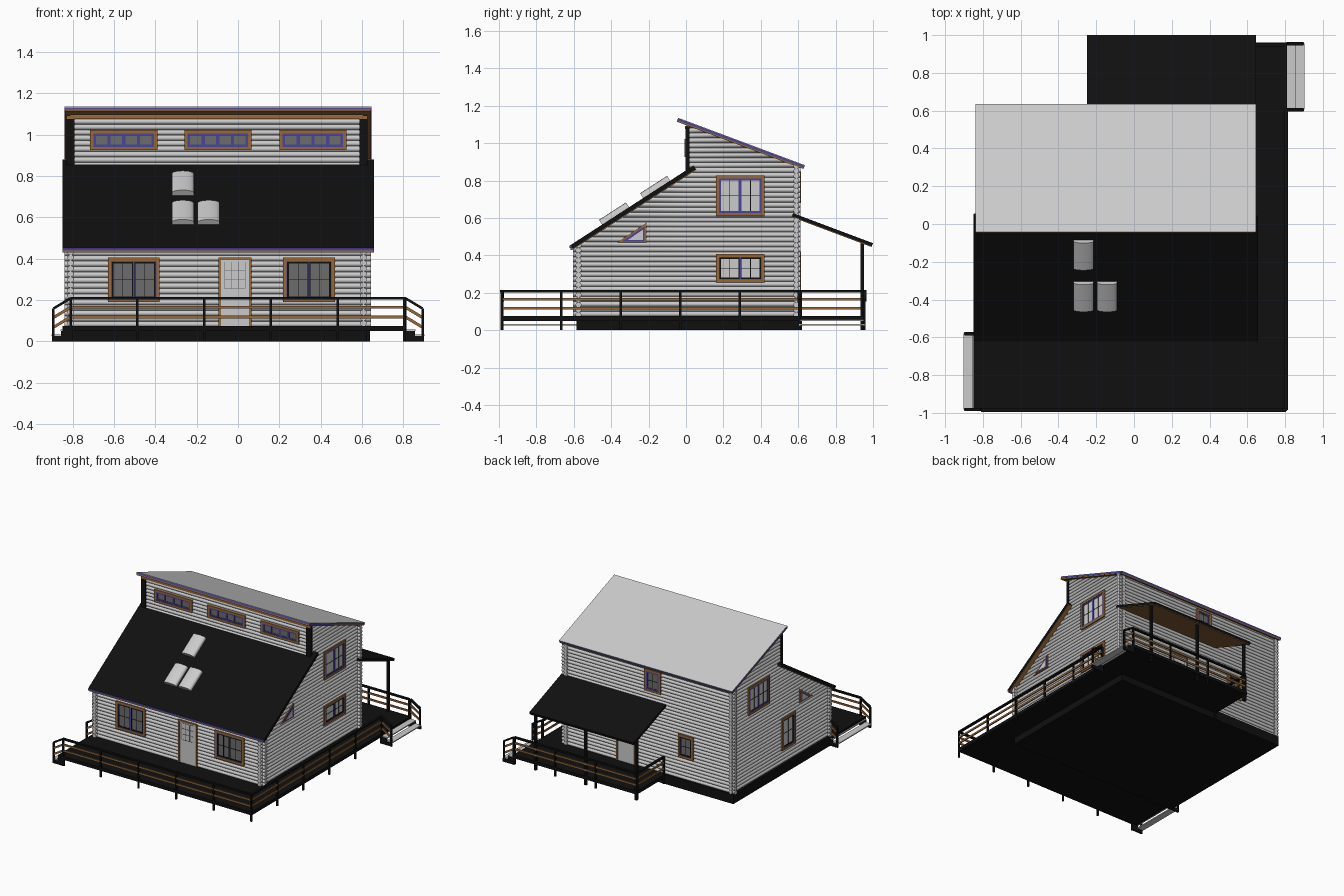
import bpy, bmesh, math
from mathutils import Vector as V

if "Cube" in bpy.data.objects:
    bpy.data.objects.remove(bpy.data.objects["Cube"])

COLORS = {"black": (.005, .005, .005, 1), "brown": (.30, .14, .045, 1),
          "blue": (.07, .06, .30, 1), "glass": (.15, .15, .15, 1)}
MATS = {}
for k, c in COLORS.items():
    MATS[k] = bpy.data.materials.new(k)
    MATS[k].diffuse_color = c
parts = {}


def part(name, mat=None):
    return parts.setdefault(name, (bmesh.new(), mat))[0]


def prism(name, mat, pts, vec):
    """Extrude a 3D polygon along a vector into the named part."""
    bm, n = part(name, mat), len(pts)
    a = [bm.verts.new(V(p)) for p in pts]
    b = [bm.verts.new(V(p) + V(vec)) for p in pts]
    bm.faces.new(a[::-1])
    bm.faces.new(b)
    for i in range(n):
        bm.faces.new((a[i], a[(i + 1) % n], b[(i + 1) % n], b[i]))


def box(name, mat, x0, x1, y0, y1, z0, z1):
    prism(name, mat, [(x0, y0, z0), (x1, y0, z0), (x1, y1, z0), (x0, y1, z0)], (0, 0, z1 - z0))


def beam(name, mat, p, q, w, h):
    p, q = V(p), V(q)
    d = (q - p).normalized()
    s = d.cross(V((0, 0, 1))).normalized() * w / 2
    u = s.cross(d).normalized() * h / 2
    prism(name, mat, [p + s + u, p - s + u, p - s - u, p + s - u], q - p)


# roof undersides: point (y, z) and slope
LOW, UP = (-.61, .432, .647), (-.04, 1.112, -.373)
PITCH = .0265


def logs(axis, fixed, a, b, z0, z1, roof):
    """Stack of round logs trimmed by a sloping roof plane."""
    tmp = bmesh.new()
    z = z0 + PITCH / 2
    while z < z1:
        rings = []
        for t in (a, b):
            ring = []
            for i in range(10):
                w = math.tau * (i + .5) / 10
                o, h = fixed + .016 * math.cos(w), z + .0142 * math.sin(w)
                ring.append(tmp.verts.new((t, o, h) if axis == "x" else (o, t, h)))
            rings.append(ring)
            tmp.faces.new(ring)
        for i in range(10):
            j = (i + 1) % 10
            tmp.faces.new((rings[0][i], rings[0][j], rings[1][j], rings[1][i]))
        z += PITCH
    y, zz, s = roof
    bmesh.ops.bisect_plane(tmp, geom=tmp.verts[:] + tmp.edges[:] + tmp.faces[:],
                           plane_co=(0, y, zz), plane_no=(0, -s, 1), clear_outer=True)
    me = bpy.data.meshes.new("tmp")
    tmp.to_mesh(me)
    part("log_walls").from_mesh(me)
    bpy.data.meshes.remove(me)


# log walls with crossing corners
Z0 = .07
logs("x", -.575, -.84, .643, Z0, .5, LOW)
logs("x", .59, -.84, .643, Z0, .95, UP)
logs("x", .016, -.81, .605, Z0 + 28 * PITCH, 1.12, UP)
for x in (-.81, .607):
    logs("y", x, -.605, .01, Z0 + .004, .9, LOW)
    logs("y", x, .01, .612, Z0 + .004, 1.12, UP)
    box("clerestory_corner_trim", "black", x - .02, x + .02, -.003, .018, .84, 1.09)
box("clerestory_top_trim", "brown", -.83, .627, -.005, .01, 1.075, 1.092)

# foundation and decks
box("foundation", "black", -.835, .625, -.585, .612, 0, .074)
for b in ((-.85, .81, -.99, -.58), (.62, .81, -.58, .61), (-.25, .81, .61, .96)):
    box("deck", "black", *b, .05, .075)


# sloped roofs: slabs drawn in the y-z plane
def slab(name, mat, x0, x1, p, q, t0, t1):
    d = V((0, q[0] - p[0], q[1] - p[1])).normalized()
    n = V((0, -d.z, d.y))
    p, q = V((x0, *p)), V((x0, *q))
    prism(name, mat, [p + n * t0, q + n * t0, q + n * t1, p + n * t1], (x1 - x0, 0, 0))


lo = ((-.607, .43), (.055, .858))
slab("main_roof", "black", -.85, .657, *lo, .004, .027)
slab("main_roof_soffit", "brown", -.848, .655, *lo, 0, .004)
box("main_roof_fascia", "blue", -.85, .657, -.624, -.612, .44, .452)
box("main_roof_lower_fascia", "brown", -.85, .657, -.618, -.606, .43, .44)
up = ((-.049, 1.115), (.628, .862))
slab("upper_roof_soffit", "brown", -.838, .643, *up, 0, .008)
slab("upper_roof_edge", "blue", -.84, .645, *up, .008, .019)
slab("upper_roof_top", None, -.84, .645, *up, .019, .022)
po = ((.565, .605), (.992, .445))
slab("porch_roof", "black", -.25, .645, *po, .004, .022)
slab("porch_soffit", "brown", -.248, .643, *po, 0, .004)
for x in (-.235, .2, .63):
    box("porch_post", "black", x - .009, x + .009, .933, .951, 0, .468)

# arched skylights lying on the main roof
s = math.atan(.647)
T, N = V((0, math.cos(s), math.sin(s))), V((0, -math.sin(s), math.cos(s)))
for x, y in ((-.267, -.228), (-.267, -.448), (-.142, -.448)):
    base = V((x, y, .452 + .647 * (y + .62)))
    arc = [(-.053, -.005), (.053, -.005)] + [
        (.053 * math.cos(math.pi * i / 8), .016 + .016 * math.sin(math.pi * i / 8)) for i in range(9)]
    prism("skylight", None, [base + V((u, 0, 0)) + N * w for u, w in arc], T * .172)

# wall frames: along-wall u, height z, outward depth d
WALL = {"front": lambda u, z, d: (u, -.59 - d, z), "back": lambda u, z, d: (u, .605 + d, z),
        "right": lambda u, z, d: (.622 + d, u, z), "left": lambda u, z, d: (-.825 - d, u, z),
        "clerestory": lambda u, z, d: (u, -d, z)}


def panel(name, mat, wall, pts, d0, d1):
    f = WALL[wall]
    prism(name, mat, [f(u, z, d0) for u, z in pts], V(f(0, 0, d1)) - V(f(0, 0, d0)))


def rect(name, mat, wall, u0, u1, z0, z1, d1):
    panel(name, mat, wall, [(u0, z0), (u1, z0), (u1, z1), (u0, z1)], -.02, d1)


def frame(name, mat, wall, u0, u1, z0, z1, w, d):
    rect(name, mat, wall, u0, u0 + w, z0, z1, d)
    rect(name, mat, wall, u1 - w, u1, z0, z1, d)
    rect(name, mat, wall, u0 + w, u1 - w, z0, z0 + w, d)
    rect(name, mat, wall, u0 + w, u1 - w, z1 - w, z1, d)


def window(wall, u0, u1, z0, z1, cols, sash="black", glass="glass", bars=True, w=.016):
    frame("window_trim", "brown", wall, u0, u1, z0, z1, w, .009)
    rect("pane_" + wall, glass, wall, u0 + w, u1 - w, z0 + w, z1 - w, .002)
    frame("window_liner", "blue", wall, u0 + w, u1 - w, z0 + w, z1 - w, .004, .007)
    step = (u1 - u0 - 2 * w - .008) / cols
    for i in range(cols):
        a = u0 + w + .004 + i * step
        b, c, d = a + step, z0 + w + .004, z1 - w - .004
        frame("sash_" + sash, sash, wall, a, b, c, d, .008, .005)
        if i:
            rect("mullion", "blue", wall, a - .003, a + .003, c, d, .007)
        if bars:
            m, h = (a + b) / 2, (c + d) / 2
            rect("glazing_bar", "black", wall, m - .0015, m + .0015, c, d, .004)
            rect("glazing_bar", "black", wall, a, b, h - .0015, h + .0015, .004)


for u in (-.63, .218):
    window("front", u, u + .251, .19, .405, 2)
for u in (-.715, -.26, .2):
    window("clerestory", u, u + .325, .925, 1.022, 4, "blue", bars=False)
for wall in ("right", "left"):
    window(wall, .16, .42, .61, .828, 2, "blue", None)
    tri = [(-.37, .468), (-.212, .468), (-.212, .575)]
    c = V((-.25, .497))
    for k, (name, mat) in enumerate((("window_trim", "brown"), ("window_liner", "blue"), ("pane_" + wall, None))):
        panel(name, mat, wall, [c + (V(p) - c) * (1 - .24 * k) for p in tri], -.02, .005 + .002 * k)
window("right", .16, .42, .255, .408, 2, glass=None)
window("left", -.155, .01, .18, .43, 1)
window("back", -.21, -.07, .68, .85, 1, "blue")
window("back", -.49, -.36, .24, .42, 1)


# doors with a small-paned light
def door(wall, u0, u1):
    frame("door_trim", "brown", wall, u0, u1, .06, .405, .012, .009)
    rect("door_leaf", None, wall, u0 + .012, u1 - .012, .075, .393, .004)
    for i in range(4):
        u, z = u0 + .03 + i * (u1 - u0 - .06) / 3, .255 + i * .043
        rect("door_bars", "glass", wall, u - .001, u + .001, .255, .384, .006)
        rect("door_bars", "glass", wall, u0 + .03, u1 - .03, z - .001, z + .001, .006)


door("front", -.095, .065)
door("back", .01, .17)


# railings: posts, black handrail, two brown rails
def railing(p, q, n, drop=0):
    p, q = V((*p, 0)), V((*q, 0))
    for i in range(n + 1):
        c = p.lerp(q, i / n)
        h = .208 - drop * i / n
        box("railing_post", "black", c.x - .006, c.x + .006, c.y - .006, c.y + .006, 0, h)
    for name, mat, z, w, t in (("handrail", "black", .209, .018, .012),
                               ("rail", "brown", .165, .008, .014), ("rail", "brown", .118, .008, .014)):
        beam(name, mat, p + V((0, 0, z)), q + V((0, 0, z - drop)), w, t)


railing((-.81, -.985), (.805, -.985), 5)
railing((.805, -.985), (.805, .605), 5)
railing((.805, .95), (-.24, .95), 3)
railing((-.24, .95), (-.24, .615), 1)

# stairs on the left front and right back, each with sloping rails
for sx, y0, y1 in ((-1, -.982, -.58), (1, .605, .955)):
    for y in (y0, y1):
        railing((sx * .81, y), (sx * .893, y), 1, .05)
        for e, z in ((.9, .026), (.856, .05)):
            a, b = sorted((sx * .8, sx * e))
            box("stair_stringer", "black", a, b, y - .006, y + .006, 0, z)
    for a, b, z in ((.852, .903, .026), (.808, .858, .05)):
        a, b = sorted((sx * a, sx * b))
        box("stair_tread", None, a, b, y0, y1, z, z + .008)

# turn every part into an object
for name, (bm, mat) in parts.items():
    bmesh.ops.recalc_face_normals(bm, faces=bm.faces[:])
    me = bpy.data.meshes.new(name)
    bm.to_mesh(me)
    bm.free()
    if mat:
        me.materials.append(MATS[mat])
    ob = bpy.data.objects.new(name, me)
    bpy.context.collection.objects.link(ob)
    if name in ("log_walls", "skylight"):
        bpy.ops.object.select_all(action="DESELECT")
        ob.select_set(True)
        bpy.context.view_layer.objects.active = ob
        bpy.ops.object.shade_smooth_by_angle(angle=math.radians(42))

for m in bpy.data.materials:
    if m.users and not m.is_grease_pencil:
        m.use_nodes = True
        m.node_tree.nodes["Principled BSDF"].inputs["Base Color"].default_value = m.diffuse_color
